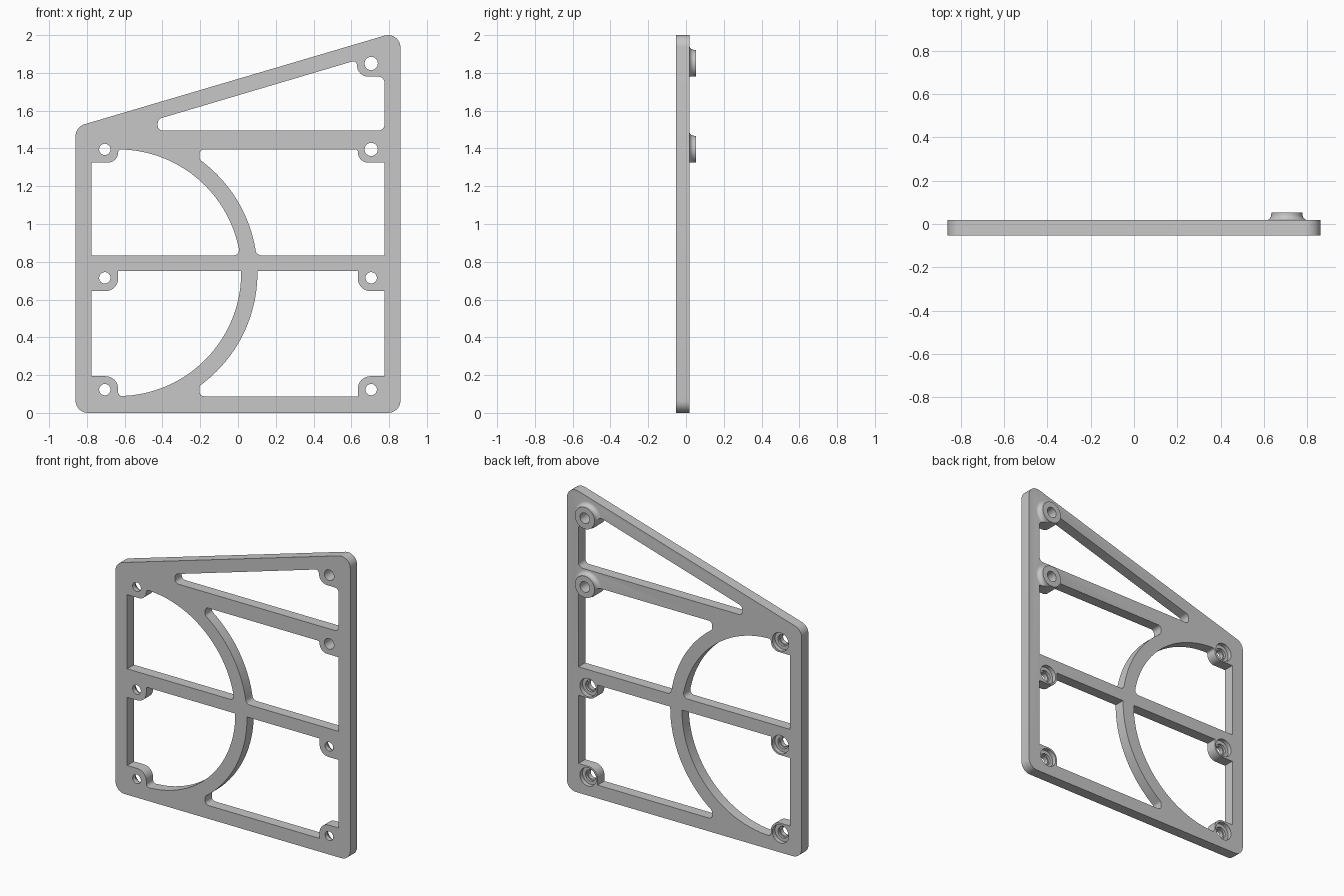
import bpy, bmesh, math
from mathutils import Vector

cube = bpy.data.objects.get("Cube")
if cube:
    bpy.data.objects.remove(cube, do_unlink=True)

FRONT, BACK, TIP = -0.053, 0.018, 0.053      # plate faces and boss tips along y
CX, CZ, R_IN, R_OUT = -0.636, 0.742, 0.653, 0.739   # curved rib
HOLE_X = 0.705

COLOUR = (0.57, 0.57, 0.57, 1)
grey = bpy.data.materials.new("light grey")
grey.use_nodes = True
grey.diffuse_color = COLOUR
grey.node_tree.nodes["Principled BSDF"].inputs["Base Color"].default_value = COLOUR


def make_object(name, bm):
    bmesh.ops.recalc_face_normals(bm, faces=bm.faces)
    mesh = bpy.data.meshes.new(name)
    bm.to_mesh(mesh)
    bm.free()
    mesh.materials.append(grey)
    obj = bpy.data.objects.new(name, mesh)
    bpy.context.collection.objects.link(obj)
    return obj


def rounded(corners, steps=8):
    """Round each (x, z, radius) corner of a closed outline."""
    out = []
    for i, (x, z, r) in enumerate(corners):
        p = Vector((x, z))
        if r == 0:
            out.append(p)
            continue
        a = (Vector(corners[i - 1][:2]) - p).normalized()
        b = (Vector(corners[(i + 1) % len(corners)][:2]) - p).normalized()
        half = a.angle(b) / 2
        centre = p + (a + b).normalized() * (r / math.sin(half))
        start = p + a * (r / math.tan(half)) - centre
        end = p + b * (r / math.tan(half)) - centre
        sweep = start.angle_signed(end)
        t0 = math.atan2(start.y, start.x)
        for k in range(steps + 1):
            t = t0 - sweep * k / steps
            out.append(centre + r * Vector((math.cos(t), math.sin(t))))
    return out


def prism(name, corners, y0, y1):
    bm = bmesh.new()
    face = bm.faces.new([bm.verts.new((p.x, y0, p.y)) for p in rounded(corners)])
    ext = bmesh.ops.extrude_face_region(bm, geom=[face])
    moved = [g for g in ext["geom"] if isinstance(g, bmesh.types.BMVert)]
    bmesh.ops.translate(bm, verts=moved, vec=(0, y1 - y0, 0))
    return make_object(name, bm)


def lathe(name, profile, x, z, n=40):
    """Solid turned about a y-axis line through (x, z); profile is (radius, y)."""
    bm = bmesh.new()
    rings = [[bm.verts.new((x + r * math.cos(math.tau * k / n), y,
                            z + r * math.sin(math.tau * k / n))) for k in range(n)]
             for r, y in profile]
    for low, high in zip(rings, rings[1:]):
        for k in range(n):
            bm.faces.new((low[k - 1], low[k], high[k], high[k - 1]))
    bm.faces.new(rings[0])
    bm.faces.new(rings[-1])
    return make_object(name, bm)


def combine(target, other, operation):
    mod = target.modifiers.new(operation, "BOOLEAN")
    mod.operation, mod.object, mod.solver = operation, other, "EXACT"
    bpy.context.view_layer.objects.active = target
    bpy.ops.object.modifier_apply(modifier=mod.name)
    bpy.data.objects.remove(other, do_unlink=True)


def arc(radius, a0, a1, first_round, last_round, n=24):
    pts = []
    for k in range(n + 1):
        t = a0 + (a1 - a0) * k / n
        r = first_round if k == 0 else last_round if k == n else 0
        pts.append((CX + radius * math.cos(t), CZ + radius * math.sin(t), r))
    return pts


# Outer plate with the sloping top edge
plate = prism("vent_frame", [(-0.86, 0, 0.065), (0.86, 0, 0.065),
                             (0.86, 2.022, 0.065), (-0.86, 1.514, 0.065)], FRONT, BACK)

# Flared bosses on the back of the two upper left mounts
boss_heights = (1.85, 1.395)
flare = [(0.072 + 0.024 * (1 - math.sin(t)), BACK + 0.026 * (1 - math.cos(t)))
         for t in (math.pi / 2 * k / 6 for k in range(7))]
for z in boss_heights:
    boss = lathe("boss", [(0.096, 0.0)] + flare + [(0.072, TIP)], HOLE_X, z)
    combine(plate, boss, "UNION")

# Openings between the ribs
IN, PAD = 0.775, 0.635
BAR_LOW, BAR_HIGH, TOP, BOTTOM = 0.75, 0.834, 1.395, 0.088
up, down = math.asin((BAR_HIGH - CZ) / R_IN), math.asin((BAR_LOW - CZ) / R_IN)
up_o, down_o = math.asin((BAR_HIGH - CZ) / R_OUT), math.asin((BAR_LOW - CZ) / R_OUT)
tip = math.acos((-0.204 - CX) / R_OUT)
quarter = math.radians(87)

openings = {
    "top_opening": [(-0.425, 1.495, 0.025), (IN, 1.495, 0.03), (IN, 1.78, 0.03),
                    (PAD - 0.005, 1.78, 0.06), (PAD - 0.005, 1.868, 0.02), (-0.425, 1.555, 0.03)],
    "upper_right_opening": [(-IN, BAR_HIGH, 0)] + arc(R_IN, up, quarter, 0.028, 0)
    + [(-PAD, TOP, 0.015), (-PAD, 1.325, 0.054), (-IN, 1.325, 0)],
    "lower_right_opening": [(-PAD, BAR_LOW, 0)] + arc(R_IN, down, -quarter, 0, 0)
    + [(-PAD, BOTTOM, 0.022), (-PAD, 0.194, 0.065), (-IN, 0.194, 0),
       (-IN, 0.645, 0), (-PAD, 0.645, 0.065)],
    "upper_left_opening": arc(R_OUT, up_o, tip, 0.03, 0.025)
    + [(-0.204, TOP, 0.025), (PAD, TOP, 0.015), (PAD, 1.325, 0.054), (IN, 1.325, 0),
       (IN, BAR_HIGH, 0)],
    "lower_left_opening": arc(R_OUT, down_o, -tip, 0, 0.025)
    + [(-0.204, BOTTOM, 0.025), (PAD, BOTTOM, 0), (PAD, 0.194, 0.065), (IN, 0.194, 0),
       (IN, 0.645, 0), (PAD, 0.645, 0.065), (PAD, BAR_LOW, 0)],
}
for name, corners in openings.items():
    combine(plate, prism(name, corners, -0.2, 0.2), "DIFFERENCE")

# Plain holes through the bosses
for z in boss_heights:
    combine(plate, lathe("boss_hole", [(0.035, -0.2), (0.035, 0.2)], HOLE_X, z), "DIFFERENCE")

# Stepped screw holes, recessed from the back
stepped = [(0.03, -0.2), (0.03, -0.025), (0.038, -0.025), (0.038, -0.01),
           (0.06, -0.01), (0.06, 0.2)]
for x, z in ((-HOLE_X, 0.123), (HOLE_X, 0.123), (-HOLE_X, 0.715),
             (HOLE_X, 0.715), (-HOLE_X, 1.395)):
    combine(plate, lathe("screw_hole", stepped, x, z), "DIFFERENCE")

# Smooth the curved walls and keep the edges crisp
bpy.ops.object.select_all(action="DESELECT")
plate.select_set(True)
bpy.context.view_layer.objects.active = plate
bpy.ops.object.shade_smooth_by_angle(angle=math.radians(30))
